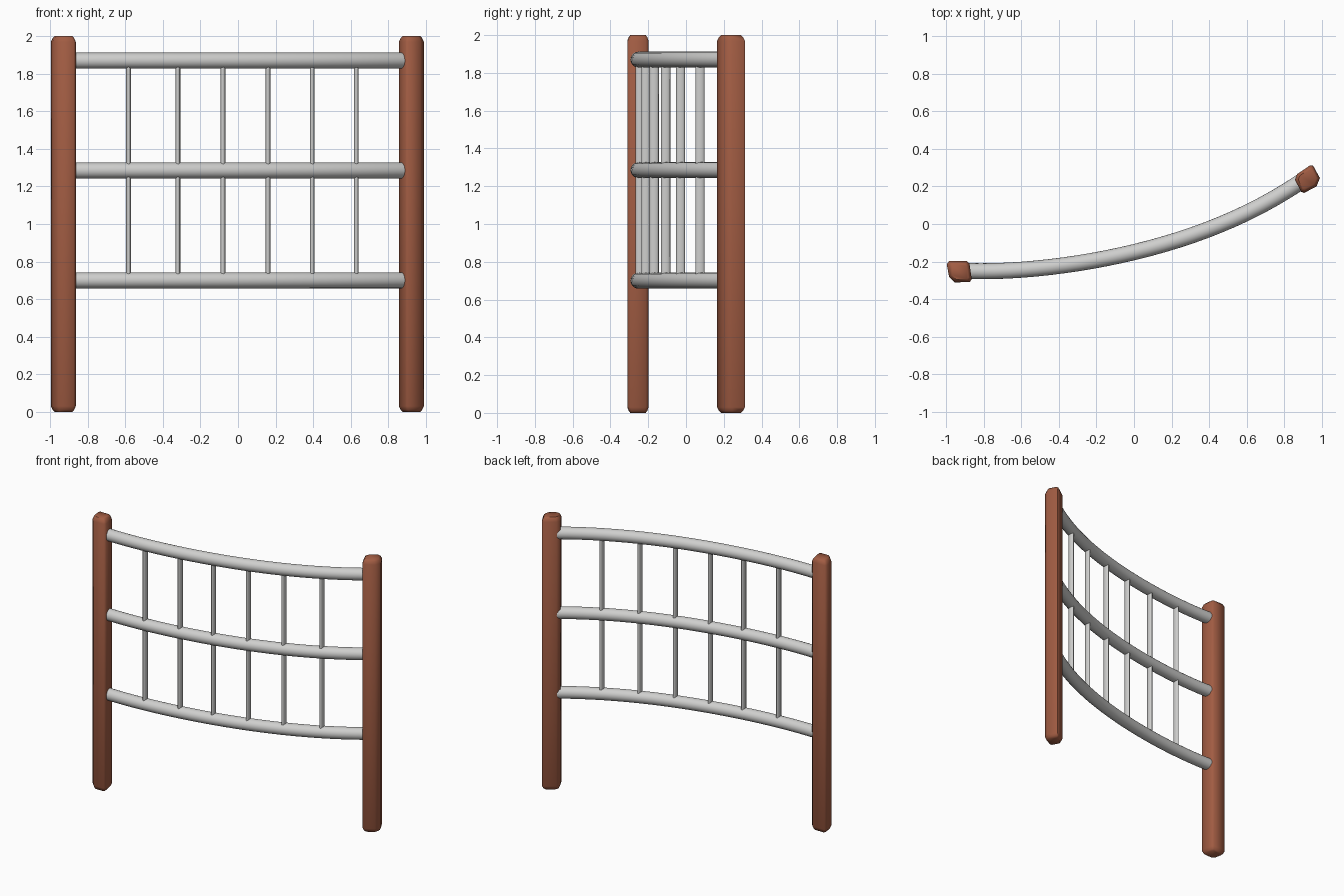
import bpy, bmesh, math

if "Cube" in bpy.data.objects:
    bpy.data.objects.remove(bpy.data.objects["Cube"])

def material(name, rgb):
    m = bpy.data.materials.new(name)
    m.diffuse_color = (*rgb, 1)
    m.use_nodes = True
    m.node_tree.nodes["Principled BSDF"].inputs["Base Color"].default_value = m.diffuse_color
    return m

WOOD = material("terracotta_wood", (0.36, 0.108, 0.056))
METAL = material("light_grey_metal", (0.62, 0.62, 0.61))

def path_y(x):
    """Plan curve of the fence."""
    return -0.15 + 0.24 * x + 0.15 * x**2 + 0.035 * x**3 + 0.03 * x**4

def slope(x):
    return 0.24 + 0.3 * x + 0.105 * x**2 + 0.12 * x**3

def loft(name, rings, mat, angle):
    """Skin a list of equal-size rings and cap both ends."""
    bm = bmesh.new()
    loops = [[bm.verts.new(p) for p in ring] for ring in rings]
    n = len(loops[0])
    for a, b in zip(loops, loops[1:]):
        for i in range(n):
            j = (i + 1) % n
            bm.faces.new((a[i], a[j], b[j], b[i]))
    bm.faces.new(loops[0][::-1])
    bm.faces.new(loops[-1])
    bmesh.ops.recalc_face_normals(bm, faces=bm.faces[:])
    me = bpy.data.meshes.new(name)
    bm.to_mesh(me)
    bm.free()
    me.materials.append(mat)
    ob = bpy.data.objects.new(name, me)
    bpy.context.collection.objects.link(ob)
    bpy.ops.object.select_all(action='DESELECT')
    ob.select_set(True)
    bpy.context.view_layer.objects.active = ob
    bpy.ops.object.shade_smooth_by_angle(angle=math.radians(angle))
    return ob

def post(name, plan):
    """Post with chamfered top and bottom from a plan outline."""
    cx = sum(p[0] for p in plan) / len(plan)
    cy = sum(p[1] for p in plan) / len(plan)
    rings = [[(cx + (x - cx) * s, cy + (y - cy) * s, z) for x, y in plan]
             for z, s in ((0, 0.72), (0.01, 0.86), (0.03, 1), (1.97, 1), (1.99, 0.86), (2, 0.72))]
    loft(name, rings, WOOD, 50)

# posts, skewed by the bend of the fence
post("left_post", [(-0.997, -0.215), (-0.985, -0.198), (-0.89, -0.198), (-0.876, -0.213),
                   (-0.864, -0.295), (-0.875, -0.309), (-0.955, -0.311), (-0.985, -0.28)])
post("right_post", [(0.857, 0.235), (0.868, 0.265), (0.937, 0.312), (0.953, 0.312),
                    (0.99, 0.245), (0.972, 0.2), (0.905, 0.165), (0.89, 0.172)])

# three curved rails
R, SIDES, STEPS = 0.0425, 20, 24
RAIL_Z = (0.70, 1.285, 1.87)
for label, z in zip(("lower", "middle", "upper"), RAIL_Z):
    rings = []
    for k in range(STEPS + 1):
        x = -0.89 + 1.79 * k / STEPS
        t = math.atan(slope(x))
        nx, ny = -math.sin(t), math.cos(t)
        ring = []
        for i in range(SIDES):
            a = 2 * math.pi * i / SIDES
            d = R * math.cos(a)
            ring.append((x + nx * d, path_y(x) + ny * d, z + R * math.sin(a)))
        rings.append(ring)
    loft(label + "_rail", rings, METAL, 40)

# slim oval bars between the rails
for n, x in enumerate((-0.583, -0.32, -0.08, 0.16, 0.395, 0.63)):
    rings = [[(x + 0.0125 * math.cos(2 * math.pi * i / 12),
               path_y(x) + 0.0245 * math.sin(2 * math.pi * i / 12), z) for i in range(12)]
             for z in (RAIL_Z[0], RAIL_Z[2])]
    loft("bar_%d" % (n + 1), rings, METAL, 60)
